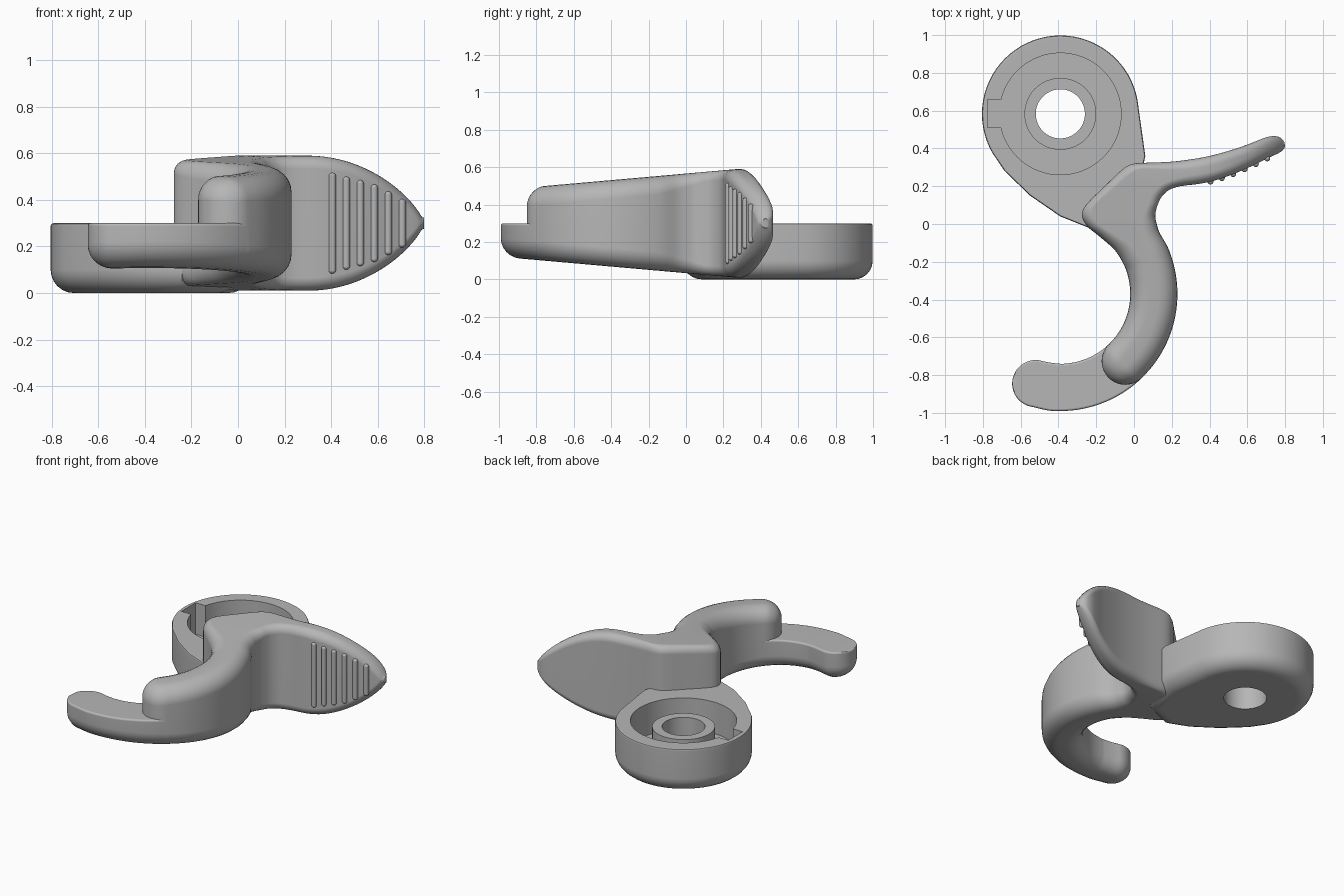
import bpy
import bmesh
from math import sin, cos, radians, sqrt, pi
from mathutils import Vector

cube = bpy.data.objects.get("Cube")
if cube:
    bpy.data.objects.remove(cube, do_unlink=True)

grey = bpy.data.materials.new("plain_grey")
grey.use_nodes = True
COLOUR = (0.47, 0.47, 0.47, 1)
grey.diffuse_color = COLOUR
grey.node_tree.nodes["Principled BSDF"].inputs["Base Color"].default_value = COLOUR

MID = 0.3                          # height of the symmetry plane
HUB = Vector((-0.39, 0.583))       # centre of the round hub
HOOK = Vector((-0.39, -0.37))      # centre of the hook arc
INNER, OUTER = 0.37, 0.62          # hook radii
RIDGE_END = -46                    # hook angle where the tall ridge stops
STEPS = 6


def finish(bm, name):
    bmesh.ops.recalc_face_normals(bm, faces=bm.faces)
    mesh = bpy.data.meshes.new(name)
    bm.to_mesh(mesh)
    bm.free()
    mesh.materials.append(grey)
    obj = bpy.data.objects.new(name, mesh)
    bpy.context.scene.collection.objects.link(obj)
    return obj


def loft(name, rings):
    """Skin closed rings of equal length and cap both ends."""
    bm = bmesh.new()
    loops = [[bm.verts.new(p) for p in ring] for ring in rings]
    for a, b in zip(loops, loops[1:]):
        for i in range(len(a)):
            j = (i + 1) % len(a)
            bm.faces.new((a[i], a[j], b[j], b[i]))
    bm.faces.new(loops[0])
    bm.faces.new(loops[-1])
    return finish(bm, name)


def activate(obj):
    bpy.ops.object.select_all(action='DESELECT')
    obj.select_set(True)
    bpy.context.view_layer.objects.active = obj


def smooth(obj):
    activate(obj)
    bpy.ops.object.shade_smooth_by_angle(angle=radians(32))
    mod = obj.modifiers.new("even_shading", 'WEIGHTED_NORMAL')
    mod.keep_sharp = True


def cut(obj, cutter):
    mod = obj.modifiers.new("cut", 'BOOLEAN')
    mod.operation = 'DIFFERENCE'
    mod.solver = 'EXACT'
    mod.object = cutter
    activate(obj)
    bpy.ops.object.modifier_apply(modifier=mod.name)


def disc(name, radius, z0, z1):
    ring = [HUB + radius * Vector((cos(i * pi / 36), sin(i * pi / 36))) for i in range(72)]
    return loft(name, [[(p.x, p.y, z) for p in ring] for z in (z0, z1)])


def half_height(x, y):
    """Taper towards the hook end, and an oval outline on the lever."""
    h = 0.29 + 0.088 * min(0, y - 0.27)
    if x > 0.3:
        t = min((x - 0.3) / 0.5, 1)
        h *= (1 - t * t) ** 0.75
    return max(h, 0.025)


def edge_drop(e, radius):
    """Height lost to a rounded edge at distance e from the end."""
    return radius - sqrt(radius ** 2 - (radius - e) ** 2) if e < radius else 0


def section(left, right, r_top, r_bot, top, bottom):
    """Upright rounded rectangle between two plan points."""
    width = (right - left).length
    across = (right - left) / width
    ring = []
    for side, is_top, rising in ((1, 1, 1), (0, 1, 0), (0, 0, 1), (1, 0, 0)):
        r = min(r_top if is_top else r_bot, 0.45 * width)
        for k in range(STEPS + 1):
            a = (k if rising else STEPS - k) / STEPS * pi / 2
            inset, drop = r * (1 - cos(a)), r * (1 - sin(a))
            p = left + across * (width - inset if side else inset)
            z = top(p) - drop if is_top else bottom(p) + drop
            ring.append((p.x, p.y, z))
    return ring


def round_end(left, right, heading_sign):
    """Half-circle end as (left, right, distance to tip) steps."""
    mid, half = (left + right) / 2, (right - left) / 2
    heading = Vector((half.y, -half.x)) * heading_sign
    for k in range(1, 13):
        t = radians(86) * k / 12
        c = mid + heading * sin(t)
        yield c - half * cos(t), c + half * cos(t), half.length * (1 - sin(t))


def hook_pair(degrees):
    d = Vector((cos(radians(degrees)), sin(radians(degrees))))
    return HOOK + d * INNER, HOOK + d * OUTER


def refine(rows, n=3):
    """Smooth curve through plan pairs."""
    rows = [Vector((*a, *b)) for a, b in rows]
    out = []
    for i in range(len(rows) - 1):
        p0, p1, p2 = rows[max(i - 1, 0)], rows[i], rows[i + 1]
        p3 = rows[min(i + 2, len(rows) - 1)]
        for k in range(n):
            t = k / n
            out.append(0.5 * (2 * p1 + (p2 - p0) * t + (2 * p0 - 5 * p1 + 4 * p2 - p3) * t * t
                              + (3 * p1 - p0 - 3 * p2 + p3) * t ** 3))
    out.append(rows[-1])
    return [(Vector(v[:2]), Vector(v[2:])) for v in out]


def high(p):
    return MID + half_height(p.x, p.y)


def low(p):
    return MID - half_height(p.x, p.y)


# Tall ridge of the hook, neck and thumb lever: one strip between two edges
neck_and_lever = [
    ((-0.10, -0.14), (0.135, -0.045)), ((-0.19, -0.06), (0.118, 0.01)),
    ((-0.245, -0.015), (0.113, 0.04)), ((-0.275, 0.04), (0.116, 0.07)),
    ((-0.255, 0.10), (0.125, 0.10)), ((-0.15, 0.205), (0.14, 0.135)),
    ((-0.06, 0.29), (0.165, 0.165)), ((0, 0.32), (0.195, 0.185)),
    ((0.1, 0.325), (0.235, 0.198)), ((0.2, 0.33), (0.28, 0.205)),
    ((0.3, 0.342), (0.34, 0.212)), ((0.4, 0.36), (0.42, 0.228)),
    ((0.5, 0.387), (0.52, 0.262)), ((0.6, 0.42), (0.62, 0.305)),
    ((0.68, 0.452), (0.70, 0.345)), ((0.73, 0.465), (0.765, 0.375)),
    ((0.77, 0.46), (0.792, 0.395)), ((0.795, 0.435), (0.8, 0.415))]
start = hook_pair(RIDGE_END)
rings = []
for a, b, e in reversed(list(round_end(*start, 1))):
    drop = edge_drop(e, 0.1)
    rings.append(section(a, b, 0.1, 0.02, lambda p: high(p) - drop, lambda p: 0.2))
for a, b in refine([hook_pair(d) for d in range(RIDGE_END, 26, 7)] + neck_and_lever):
    m = (a + b) / 2
    blend = min(max((m.y + 0.2) / 0.3, 0), 1)
    r = min(0.1 - 0.05 * blend, 0.8 * half_height(m.x, m.y))
    rings.append(section(a, b, r, r, high, low))
smooth(loft("hook_ridge_and_lever", rings))

# Low flat-topped tail of the hook
tail = refine([hook_pair(d) for d in range(RIDGE_END, -91, -4)]
              + [((-0.45, -0.733), (-0.45, -0.988)), ((-0.505, -0.721), (-0.535, -0.969))])
rings = [section(a, b, 0.012, 0.1, lambda p: MID, low) for a, b in tail]
for a, b, e in round_end(*tail[-1], 1):
    drop = edge_drop(e, 0.1)
    rings.append(section(a, b, 0.012, 0.1, lambda p: MID - edge_drop(e, 0.012),
                         lambda p: low(p) + drop))
smooth(loft("hook_tail", rings))

# Teardrop hub with a rounded underside
outline = [HUB + 0.415 * Vector((cos(radians(d)), sin(radians(d)))) for d in range(5, 211, 5)]
outline += [Vector(p) for p in ((-0.685, 0.28), (-0.55, 0.15), (-0.39, 0.04),
                                (-0.24, -0.02), (0, 0.08), (0.06, 0.36))]


def inset_ring(d, z):
    ring = []
    for i, p in enumerate(outline):
        before = (p - outline[i - 1]).normalized()
        after = (outline[(i + 1) % len(outline)] - p).normalized()
        along = (before + after).normalized()
        q = p + Vector((-along.y, along.x)) * d / along.dot(after)
        ring.append((q.x, q.y, z))
    return ring


def arc_rings(r, z, direction):
    return [inset_ring(r * (1 - sin(a)), z + direction * r * (1 - cos(a)))
            for a in (k * pi / 12 for k in range(7))]


top_edge = [inset_ring(0.012 * (1 - cos(a)), MID - 0.012 * (1 - sin(a)))
            for a in (0, pi / 4, pi / 2)]
hub = loft("hub", arc_rings(0.1, 0, 1) + top_edge)
boss = disc("hub_boss", 0.19, 0.05, 0.26)

# Pocket, key slot and through hole
pocket = disc("pocket_cutter", 0.322, 0.09, 0.5)
hole = disc("hole_cutter", 0.13, -0.2, 0.6)
slot = loft("slot_cutter", [[(x, y, z) for x, y in ((-0.775, 0.51), (-0.6, 0.51),
                                                   (-0.6, 0.66), (-0.775, 0.66))]
                            for z in (0.09, 0.5)])
for part, cutter in ((hub, pocket), (hub, slot), (hub, hole), (boss, hole)):
    cut(part, cutter)
for cutter in (pocket, hole, slot):
    bpy.data.objects.remove(cutter, do_unlink=True)
smooth(hub)
smooth(boss)

# Grip ribs on the front of the lever
front = [b for a, b in neck_and_lever]
for n, half in enumerate((0.217, 0.2, 0.185, 0.167, 0.137, 0.105)):
    x = 0.405 + 0.06 * n
    p, q = next((p, q) for p, q in zip(front, front[1:]) if p[0] <= x <= q[0])
    y = p[1] + (q[1] - p[1]) * (x - p[0]) / (q[0] - p[0])
    bm = bmesh.new()
    bmesh.ops.create_uvsphere(bm, u_segments=16, v_segments=9, radius=0.016)
    for v in bm.verts:
        v.co.z += (half - 0.016) * (1 if v.co.z > 0 else -1)
        v.co += Vector((x, y, MID))
    smooth(finish(bm, f"grip_rib_{n + 1}"))
